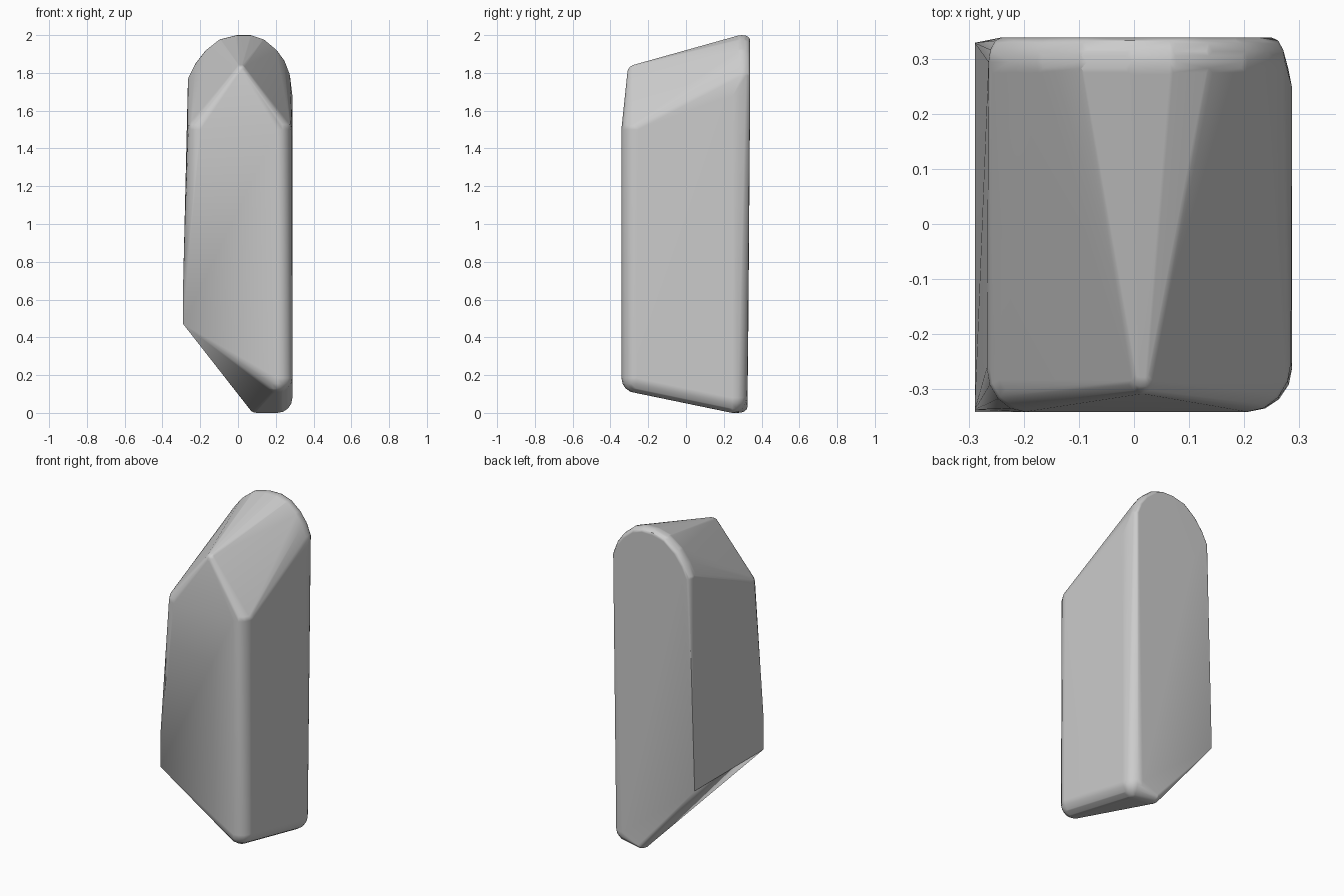
import bpy, bmesh, math
from mathutils import Vector

if "Cube" in bpy.data.objects:
    bpy.data.objects.remove(bpy.data.objects["Cube"], do_unlink=True)

# Stone colour
stone = bpy.data.materials.new("light grey")
stone.use_nodes = True
grey = (0.6, 0.6, 0.6, 1)
stone.diffuse_color = grey
stone.node_tree.nodes["Principled BSDF"].inputs["Base Color"].default_value = grey

bm = bmesh.new()


def blob(outer, radii, steps=16):
    """Rounded corner: an ellipsoid whose bounding corner sits at outer (away from the middle)."""
    middle = Vector((0, 0, 1))
    centre = [o - math.copysign(r, o - m) for o, r, m in zip(outer, radii, middle)]
    ball = bmesh.ops.create_uvsphere(bm, u_segments=steps, v_segments=steps // 2, radius=1)
    for v in ball["verts"]:
        v.co = Vector([c + r * k for c, r, k in zip(centre, radii, v.co)])


# Back slab: rounded crown
for x, z in ((-0.265, 1.79), (-0.23, 1.86), (-0.18, 1.925), (-0.11, 1.98),
             (-0.03, 2.0), (0.09, 2.0), (0.15, 1.98), (0.21, 1.93), (0.25, 1.875), (0.275, 1.81)):
    blob((x, 0.34, z), (0.025, 0.045, 0.025), 12)
blob((0.288, 0.338, 1.74), (0.09, 0.09, 0.06))
blob((-0.265, 0.338, 1.79), (0.08, 0.09, 0.06))

# Back slab: rounded foot
blob((0.288, 0.325, 0.0), (0.08, 0.08, 0.08))
blob((0.14, 0.325, 0.0), (0.04, 0.05, 0.03))

# Front: peak, shoulders and lower corner
for x in (-0.01, 0.04):
    blob((x, -0.31, 1.845), (0.03, 0.05, 0.04))
blob((0.286, -0.342, 1.57), (0.08, 0.09, 0.07))
blob((-0.268, -0.342, 1.57), (0.07, 0.08, 0.07))
blob((0.288, -0.342, 0.105), (0.08, 0.08, 0.08))

# Sharp lower side edge
for co in ((-0.29, -0.342, 0.47), (-0.29, -0.338, 0.7), (-0.29, 0.33, 0.47)):
    bm.verts.new(co)

# Wrap all the corners in one skin
hull = bmesh.ops.convex_hull(bm, input=bm.verts[:])
inner = {g for g in hull["geom_interior"] + hull["geom_unused"] if isinstance(g, bmesh.types.BMVert)}
bmesh.ops.delete(bm, geom=list(inner), context="VERTS")
bmesh.ops.delete(bm, geom=[v for v in bm.verts if not v.link_faces], context="VERTS")
bmesh.ops.dissolve_limit(bm, angle_limit=math.radians(0.5), verts=bm.verts[:], edges=bm.edges[:])
bmesh.ops.recalc_face_normals(bm, faces=bm.faces[:])

mesh = bpy.data.meshes.new("standing_stone")
bm.to_mesh(mesh)
bm.free()
mesh.materials.append(stone)
body = bpy.data.objects.new("standing_stone", mesh)
bpy.context.collection.objects.link(body)

# Soft corners, crisp lower edge
bpy.context.view_layer.objects.active = body
body.select_set(True)
bpy.ops.object.shade_smooth_by_angle(angle=math.radians(35))
weighted = body.modifiers.new("even shading", "WEIGHTED_NORMAL")
weighted.keep_sharp = True
